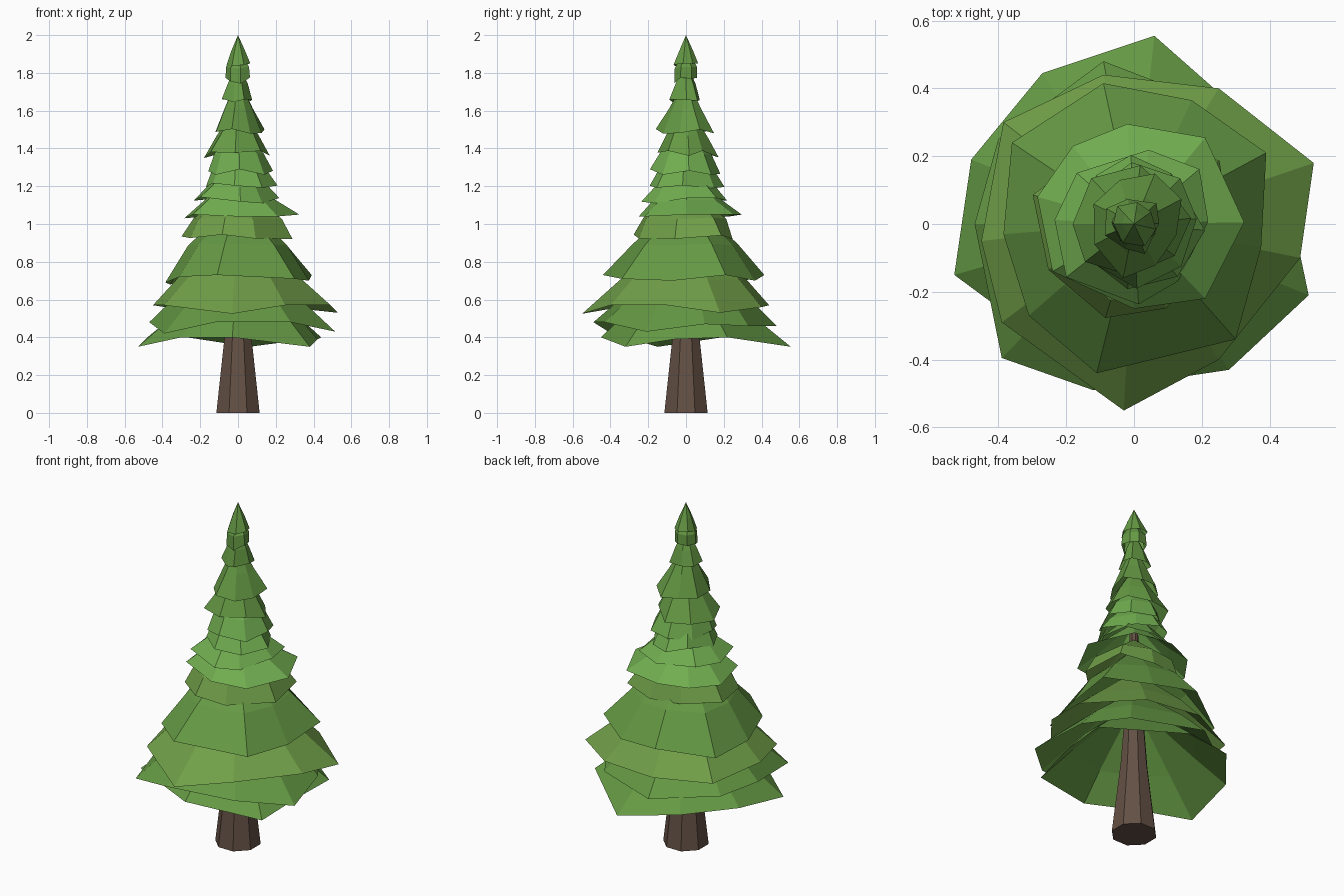
import bpy, bmesh, math, random

if "Cube" in bpy.data.objects:
    bpy.data.objects.remove(bpy.data.objects["Cube"])

random.seed(11)


def material(name, rgb):
    m = bpy.data.materials.new(name)
    m.diffuse_color = (*rgb, 1)
    m.use_nodes = True
    m.node_tree.nodes["Principled BSDF"].inputs["Base Color"].default_value = m.diffuse_color
    return m


GREEN = material("needle_green", (0.13, 0.32, 0.058))
OLIVE = material("olive_green", (0.165, 0.35, 0.066))
BRIGHT = material("bright_green", (0.165, 0.42, 0.08))
BARK = material("bark", (0.125, 0.08, 0.058))


def finish(bm, name, mat):
    bmesh.ops.recalc_face_normals(bm, faces=bm.faces)
    me = bpy.data.meshes.new(name)
    bm.to_mesh(me)
    bm.free()
    me.materials.append(mat)
    bpy.context.collection.objects.link(bpy.data.objects.new(name, me))


def bridge(bm, a, b):
    n = len(a)
    for i in range(n):
        j = (i + 1) % n
        bm.faces.new((a[i], a[j], b[j], b[i]))


def skirt(name, rim, mid_scale, mid_z, top_z, mat):
    """Open, slightly bulging branch layer: jagged rim, shoulder ring, apex."""
    bm = bmesh.new()
    rim = sorted(rim, key=lambda p: math.atan2(p[1], p[0]))
    n = len(rim)
    mean = sum(math.hypot(x, y) for x, y, z in rim) / n
    mean_z = sum(p[2] for p in rim) / n
    low = [bm.verts.new(p) for p in rim]
    mid = []
    for x, y, z in rim:
        r = math.hypot(x, y)
        k = mid_scale * (0.5 * r + 0.5 * mean) / r
        mid.append(bm.verts.new((x * k, y * k, mid_z + 0.3 * (z - mean_z))))
    apex = bm.verts.new((0, 0, top_z))
    bridge(bm, low, mid)
    for i in range(n):
        bm.faces.new((mid[i], mid[(i + 1) % n], apex))
    finish(bm, name, mat)


def ragged_rim(n, r, z, dz):
    start = random.uniform(0, math.tau)
    pts = []
    for i in range(n):
        a = start + math.tau * (i + random.uniform(-0.2, 0.2)) / n
        q = r * random.uniform(0.87, 1.13)
        pts.append((q * math.cos(a), q * math.sin(a), z + random.uniform(-dz, dz)))
    return pts


# Tapering trunk running up inside the branches
bm = bmesh.new()
rings = []
for r, z in ((0.124, 0), (0.075, 0.42), (0.028, 1.05), (0.008, 1.9)):
    rings.append([bm.verts.new((r * math.cos(math.tau * (i + 0.5) / 8),
                                r * math.sin(math.tau * (i + 0.5) / 8), z)) for i in range(8)])
for a, b in zip(rings, rings[1:]):
    bridge(bm, a, b)
bm.faces.new(rings[0])
bm.faces.new(rings[-1])
finish(bm, "trunk", BARK)

# Wide lower layers with their distinctive rims
skirt("branch_layer_1", [
    (-.53, -.15, .35), (-.48, .19, .40), (-.27, .445, .40), (.06, .555, .35),
    (.44, .22, .40), (.42, -.06, .39), (.38, -.32, .35), (-.03, -.45, .40),
    (-.30, -.32, .40)],
    0.66, 0.53, 0.80, GREEN)
skirt("branch_layer_2", [
    (.515, -.21, .43), (.28, -.43, .48), (-.12, -.49, .48), (-.39, -.395, .42),
    (-.47, .0, .48), (-.40, .25, .47), (-.09, .48, .46), (.30, .33, .46),
    (.45, .10, .47)],
    0.66, 0.62, 0.88, GREEN)
skirt("branch_layer_3", [
    (.53, .18, .53), (.49, -.10, .57), (.25, -.40, .57), (-.03, -.55, .525),
    (-.39, -.29, .57), (-.45, -.05, .57), (-.385, .30, .56), (-.09, .44, .57),
    (.25, .40, .56)],
    0.68, 0.71, 1.0, OLIVE)
skirt("branch_layer_4", [
    (-.11, -.44, .73), (.30, -.34, .71), (.375, -.07, .70), (.39, .21, .73),
    (.17, .365, .70), (-.09, .415, .73), (-.36, .24, .68), (-.385, -.03, .69),
    (-.31, -.27, .72)],
    0.66, 0.89, 1.14, GREEN)
skirt("branch_layer_6", [
    (.325, .005, 1.05), (.21, .255, 1.05), (-.02, .295, 1.05), (-.18, .23, 1.04),
    (-.285, .08, 1.03), (-.24, -.14, 1.05), (0, -.25, 1.04), (.21, -.22, 1.04)],
    0.64, 1.125, 1.30, BRIGHT)

# Remaining layers: number, sides, rim radius, rim z, z jitter, shoulder scale, shoulder z, apex z
upper = [
    (5, 8, .28, .935, .015, .82, 1.03, 1.20, OLIVE),
    (7, 8, .225, 1.125, .018, .70, 1.20, 1.36, BRIGHT),
    (8, 8, .19, 1.205, .018, .78, 1.28, 1.44, BRIGHT),
    (9, 8, .17, 1.275, .025, .75, 1.37, 1.53, BRIGHT),
    (10, 8, .165, 1.365, .025, .66, 1.47, 1.64, GREEN),
    (11, 8, .145, 1.495, .025, .58, 1.61, 1.78, GREEN),
    (12, 7, .085, 1.655, .01, .66, 1.74, 1.86, GREEN),
    (13, 7, .062, 1.76, .02, .95, 1.83, 1.93, GREEN),
    (14, 7, .070, 1.845, .015, .55, 1.92, 2.0, GREEN),
]
for num, n, r, z, dz, ms, mz, tz, mat in upper:
    skirt(f"branch_layer_{num}", ragged_rim(n, r, z, dz), ms, mz, tz, mat)
